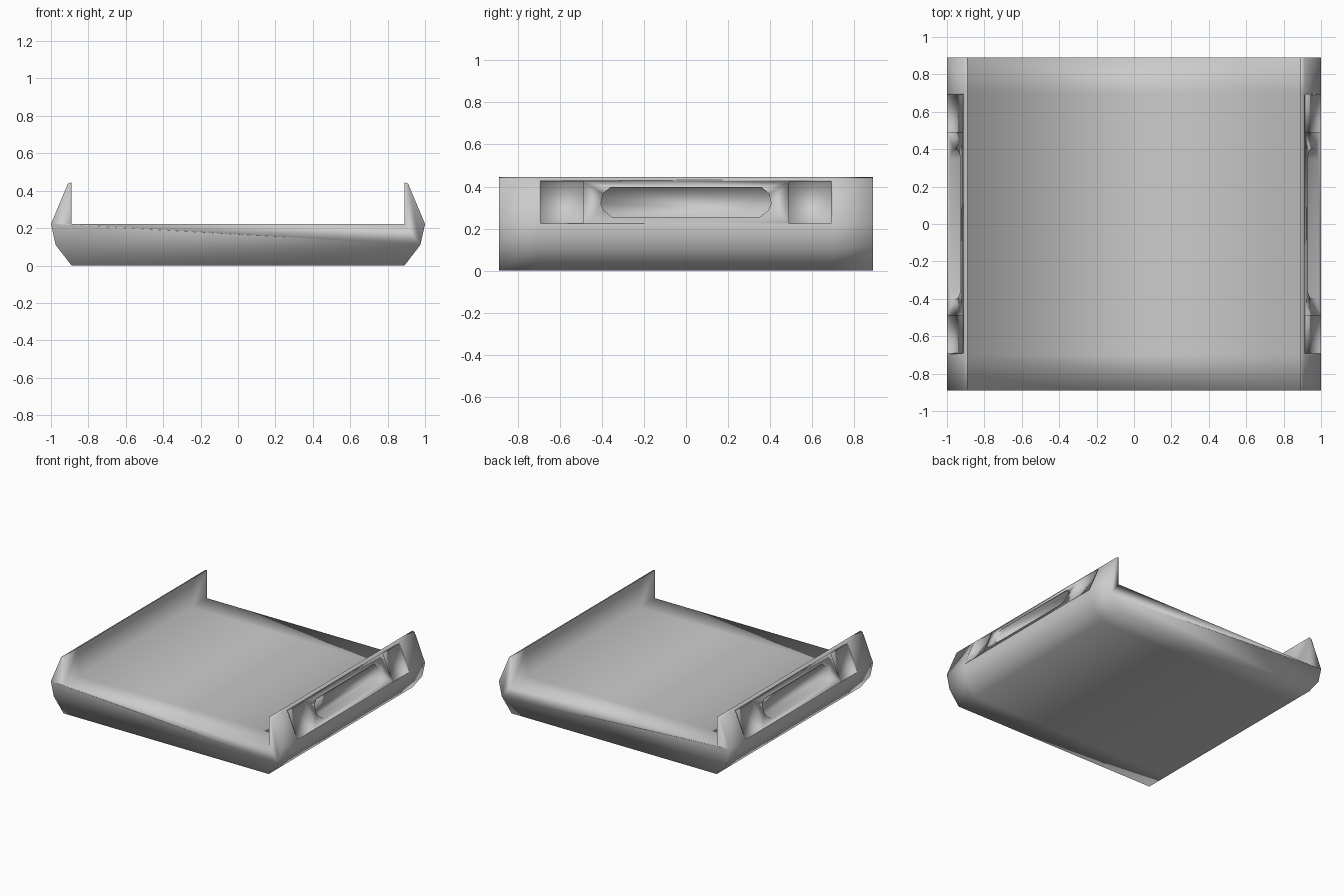
import bpy, bmesh, math

if "Cube" in bpy.data.objects:
    bpy.data.objects.remove(bpy.data.objects["Cube"])


def loft(name, sections):
    """Closed solid through matching rings of points, capped at both ends."""
    bm = bmesh.new()
    rings = [[bm.verts.new(p) for p in s] for s in sections]
    n = len(rings[0])
    for a, b in zip(rings, rings[1:]):
        for i in range(n):
            j = (i + 1) % n
            bm.faces.new((a[i], a[j], b[j], b[i]))
    bm.faces.new(rings[0])
    bm.faces.new(rings[-1])
    bmesh.ops.recalc_face_normals(bm, faces=bm.faces)
    mesh = bpy.data.meshes.new(name)
    bm.to_mesh(mesh)
    bm.free()
    obj = bpy.data.objects.new(name, mesh)
    bpy.context.collection.objects.link(obj)
    return obj


def cut(target, cutter):
    cutter.hide_render = True
    mod = target.modifiers.new("cut", 'BOOLEAN')
    mod.operation = 'DIFFERENCE'
    mod.solver = 'EXACT'
    mod.object = cutter
    bpy.context.view_layer.objects.active = target
    bpy.ops.object.modifier_apply(modifier=mod.name)
    bpy.data.objects.remove(cutter, do_unlink=True)


# Tray body: one cross-section run from front to back
half = [(0.89, 0.0), (0.975, 0.11), (1.0, 0.222), (0.91, 0.437),
        (0.89, 0.445), (0.89, 0.222)]
profile = half + [(-x, z) for x, z in reversed(half)]
tray = loft("tray", [[(x, y, z) for x, z in profile]
                     for y in (-0.89, -0.70, 0.70, 0.89)])

# Handle slot and shallow square recesses in each side wall
slot = [(-0.35, 0.255), (0.35, 0.255), (0.39, 0.285), (0.405, 0.32),
        (0.395, 0.365), (0.36, 0.395), (-0.36, 0.395), (-0.395, 0.365),
        (-0.405, 0.32), (-0.39, 0.285)]
recess = [(0.992, 0.224), (1.1, 0.224), (1.1, 0.425), (0.906, 0.425)]
for side in (-1, 1):
    cut(tray, loft("slot_cutter", [[(side * x, y, z) for y, z in slot]
                                   for x in (0.915, 1.1)]))
    for end in (-1, 1):
        cut(tray, loft("recess_cutter", [[(side * x, end * y, z) for x, z in recess]
                                         for y in (0.49, 0.69)]))

# Smooth shading everywhere but the sharp wall tops
bpy.ops.object.select_all(action='DESELECT')
tray.select_set(True)
bpy.context.view_layer.objects.active = tray
bpy.ops.object.shade_smooth_by_angle(angle=math.radians(100))
